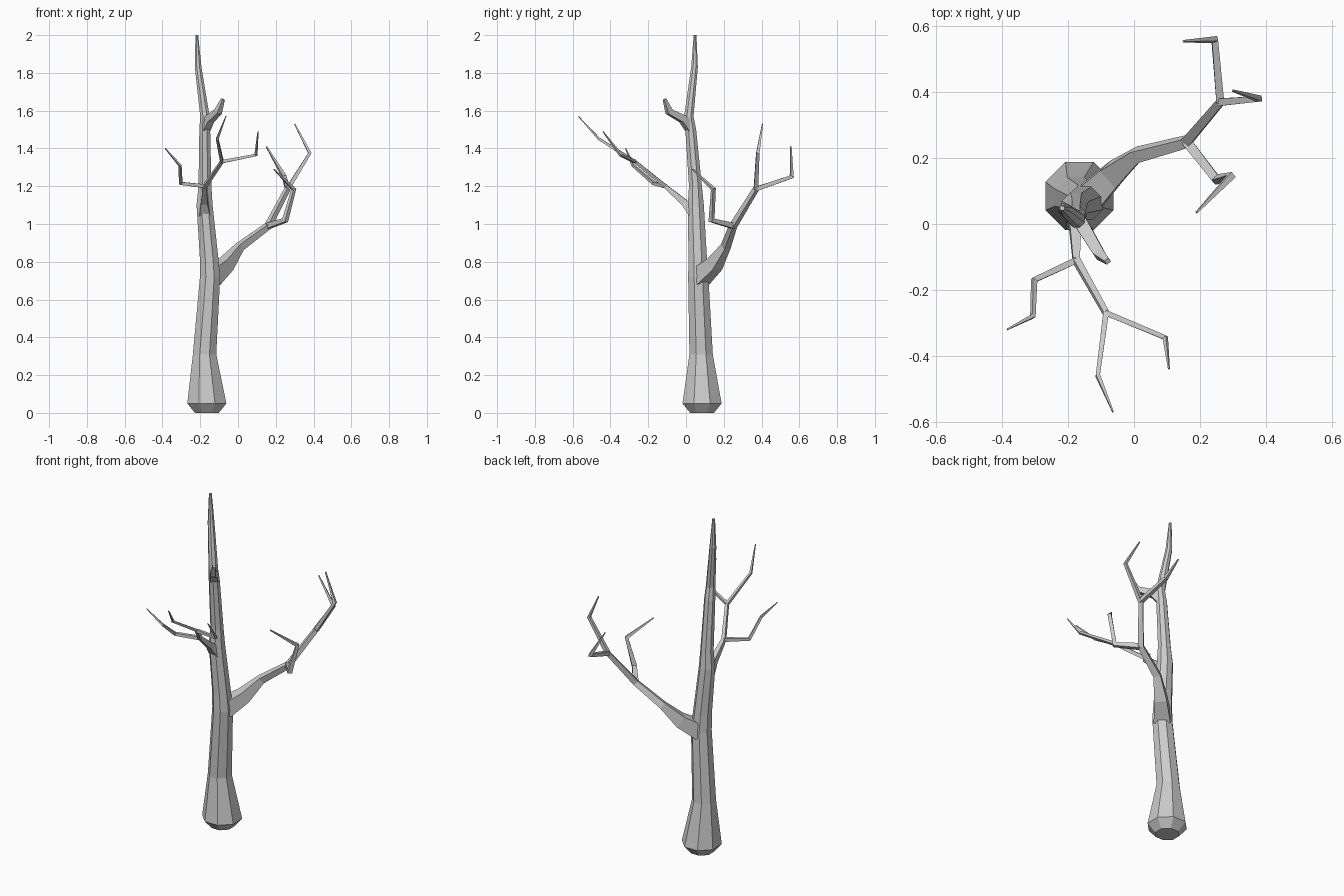
import bpy, bmesh, math
from mathutils import Vector

if "Cube" in bpy.data.objects:
    bpy.data.objects.remove(bpy.data.objects["Cube"])


def tube(name, pts, sides, level=False, spin=0.5):
    """Faceted tapering tube through (x, y, z, radius) points."""
    P = [Vector(p[:3]) for p in pts]
    bm = bmesh.new()
    rings, n = [], len(P)
    old, u = None, None
    for i in range(n):
        a = (P[i] - P[i - 1]).normalized() if i else (P[1] - P[0]).normalized()
        b = (P[i + 1] - P[i]).normalized() if i < n - 1 else a
        t = Vector((0, 0, 1)) if level else (a + b).normalized()
        if u is None:
            ref = Vector((1, 0, 0)) if level else Vector((0, 0, 1))
            u = (ref - t * ref.dot(t)).normalized()
        else:
            u = old.rotation_difference(t) @ u
            u = (u - t * u.dot(t)).normalized()
        old = t
        v = t.cross(u)
        ring = []
        for k in range(sides):
            ang = 2 * math.pi * (k + spin) / sides
            ring.append(bm.verts.new(P[i] + pts[i][3] * (u * math.cos(ang) + v * math.sin(ang))))
        rings.append(ring)
    for r, s in zip(rings, rings[1:]):
        for k in range(sides):
            j = (k + 1) % sides
            bm.faces.new((r[k], r[j], s[j], s[k]))
    bm.faces.new(rings[0][::-1])
    bm.faces.new(rings[-1])
    me = bpy.data.meshes.new(name)
    bm.to_mesh(me)
    bm.free()
    ob = bpy.data.objects.new(name, me)
    bpy.context.collection.objects.link(ob)
    return ob


# Trunk with flared foot
tube("trunk", [(-.165, .085, 0, .068), (-.165, .085, .05, .112), (-.177, .08, .31, .067),
               (-.148, .065, .72, .058), (-.153, .062, .82, .053), (-.177, .052, 1.1, .046),
               (-.175, .05, 1.2, .037), (-.176, .025, 1.5, .031), (-.175, .015, 1.57, .027),
               (-.211, .045, 1.83, .019), (-.218, .048, 2.0, .008)], 8, level=True)

# Large right branch and its forks
fork = (.16, .25, .99)
fork2 = (.262, .37, 1.185)
tube("right_branch", [(-.14, .075, .72, .065), (-.065, .15, .785, .05), (.01, .21, .88, .028),
                      (*fork, .022), (*fork2, .017)], 4)
tube("right_back_twig", [(*fork2, .017), (.245, .56, 1.25, .014), (.15, .555, 1.41, .004)], 4)
tube("right_outer_twig", [(*fork2, .016), (.38, .38, 1.375, .012), (.30, .405, 1.53, .004)], 4)
tube("right_front_twig", [(*fork, .021), (.25, .135, 1.02, .018), (.295, .145, 1.185, .014),
                          (.19, .035, 1.29, .004)], 4)

# Front branch and its forks
split = (-.175, -.11, 1.2)
split2 = (-.085, -.27, 1.33)
tube("front_branch", [(-.175, .04, 1.06, .04), (-.178, -.01, 1.115, .025), (*split, .015), (*split2, .012)], 4)
tube("front_left_twig", [(*split, .014), (-.303, -.17, 1.215, .012), (-.307, -.28, 1.31, .009),
                         (-.385, -.32, 1.40, .003)], 4)
tube("front_right_twig", [(*split2, .012), (.095, -.345, 1.365, .01), (.106, -.44, 1.49, .003)], 4)
tube("front_middle_twig", [(*split2, .012), (-.11, -.46, 1.45, .009), (-.064, -.57, 1.57, .003)], 4)

# Short stub near the top
tube("upper_stub", [(-.175, .025, 1.5, .03), (-.15, -.015, 1.555, .028), (-.105, -.09, 1.595, .023),
                    (-.08, -.113, 1.66, .011)], 4)
